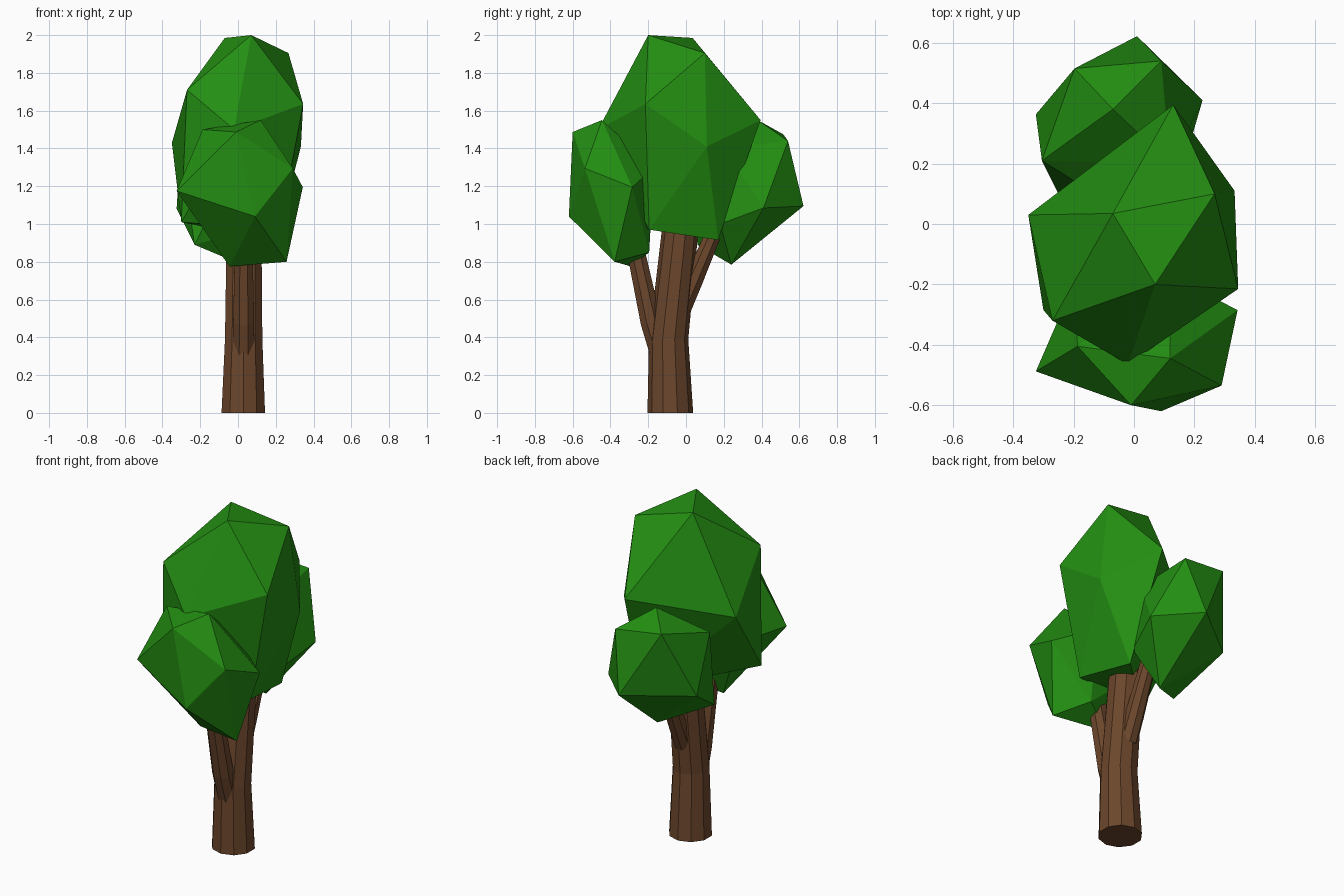
import bpy, bmesh, math
from mathutils import Vector

if "Cube" in bpy.data.objects:
    bpy.data.objects.remove(bpy.data.objects["Cube"])


def material(name, color):
    m = bpy.data.materials.new(name)
    m.diffuse_color = color
    m.use_nodes = True
    m.node_tree.nodes["Principled BSDF"].inputs["Base Color"].default_value = m.diffuse_color
    return m


def add_object(name, bm, mat):
    bmesh.ops.recalc_face_normals(bm, faces=bm.faces[:])
    mesh = bpy.data.meshes.new(name)
    bm.to_mesh(mesh)
    bm.free()
    mesh.materials.append(mat)
    obj = bpy.data.objects.new(name, mesh)
    bpy.context.collection.objects.link(obj)
    return obj


def limb(name, path, sides, mat, level=False):
    """Tapered faceted tube through (x, y, z, radius) stations."""
    bm = bmesh.new()
    pts = [Vector(p[:3]) for p in path]
    rings = []
    for i, p in enumerate(pts):
        d = (pts[min(i + 1, len(pts) - 1)] - pts[max(i - 1, 0)]).normalized()
        if level:
            d = Vector((0, 0, 1))
        u = Vector((1, 0, 0))
        v = d.cross(u).normalized()
        r = path[i][3]
        ring = []
        for k in range(sides):
            a = 2 * math.pi * (k + 0.5) / sides
            ring.append(bm.verts.new(p + r * (u * math.cos(a) + v * math.sin(a))))
        rings.append(ring)
    for a, b in zip(rings, rings[1:]):
        for k in range(sides):
            n = (k + 1) % sides
            bm.faces.new((a[k], a[n], b[n], b[k]))
    bm.faces.new(rings[0])
    bm.faces.new(rings[-1])
    return add_object(name, bm, mat)


def foliage(name, corners, mat):
    """Faceted leaf clump: hull around a dozen uneven corners."""
    bm = bmesh.new()
    for c in corners:
        bm.verts.new(c)
    res = bmesh.ops.convex_hull(bm, input=bm.verts[:])
    loose = [v for v in bm.verts if not v.link_faces]
    bmesh.ops.delete(bm, geom=loose, context='VERTS')
    return add_object(name, bm, mat)


bark = material("bark", (0.15, 0.062, 0.025, 1))
leaf = material("leaf", (0.017, 0.27, 0.006, 1))

# Trunk and the two side branches
limb("trunk", [(0.028, -0.083, 0, 0.121), (0.03, -0.092, 0.39, 0.104),
               (0.032, -0.033, 0.95, 0.097), (0.032, -0.02, 1.1, 0.09)], 10, bark, True)
limb("front_branch", [(0.03, -0.12, 0.27, 0.062), (0.03, -0.185, 0.48, 0.06),
                      (0.03, -0.26, 0.83, 0.052), (0.03, -0.28, 0.95, 0.05)], 8, bark)
limb("back_branch", [(0.03, -0.02, 0.56, 0.055), (0.03, 0.04, 0.7, 0.053),
                     (0.03, 0.125, 0.9, 0.047), (0.03, 0.16, 0.98, 0.045)], 8, bark)

# Tall central crown
foliage("main_crown", [
    (0.07, -0.20, 2.0), (-0.07, 0.035, 1.985), (0.267, 0.10, 1.905),
    (0.345, -0.215, 1.635), (-0.27, -0.32, 1.71), (-0.02, -0.465, 1.5),
    (-0.35, 0.03, 1.43), (0.13, 0.395, 1.55), (0.333, 0.11, 1.41),
    (0.22, -0.195, 0.97), (0.17, 0.17, 0.915), (-0.30, -0.285, 1.01)], leaf)

# Front clump
foliage("front_crown", [
    (0.12, -0.445, 1.55), (-0.187, -0.405, 1.50), (-0.01, -0.60, 1.487),
    (0.29, -0.535, 1.295), (-0.325, -0.488, 1.175), (0.09, -0.62, 1.04),
    (0.343, -0.285, 1.195), (0.257, -0.378, 0.80), (-0.045, -0.29, 0.775),
    (0.14, -0.195, 0.85), (0.12, -0.17, 1.3), (-0.2, -0.2, 1.15)], leaf)

# Back clump
foliage("back_crown", [
    (-0.07, 0.38, 1.55), (0.09, 0.54, 1.44), (0.227, 0.41, 1.085),
    (0.01, 0.622, 1.095), (-0.197, 0.515, 1.475), (-0.325, 0.363, 1.08),
    (-0.305, 0.21, 1.40), (-0.23, 0.06, 0.89), (0.02, 0.24, 0.785),
    (0.16, 0.18, 1.0), (0.12, 0.2, 1.4), (-0.05, 0.05, 1.25)], leaf)
